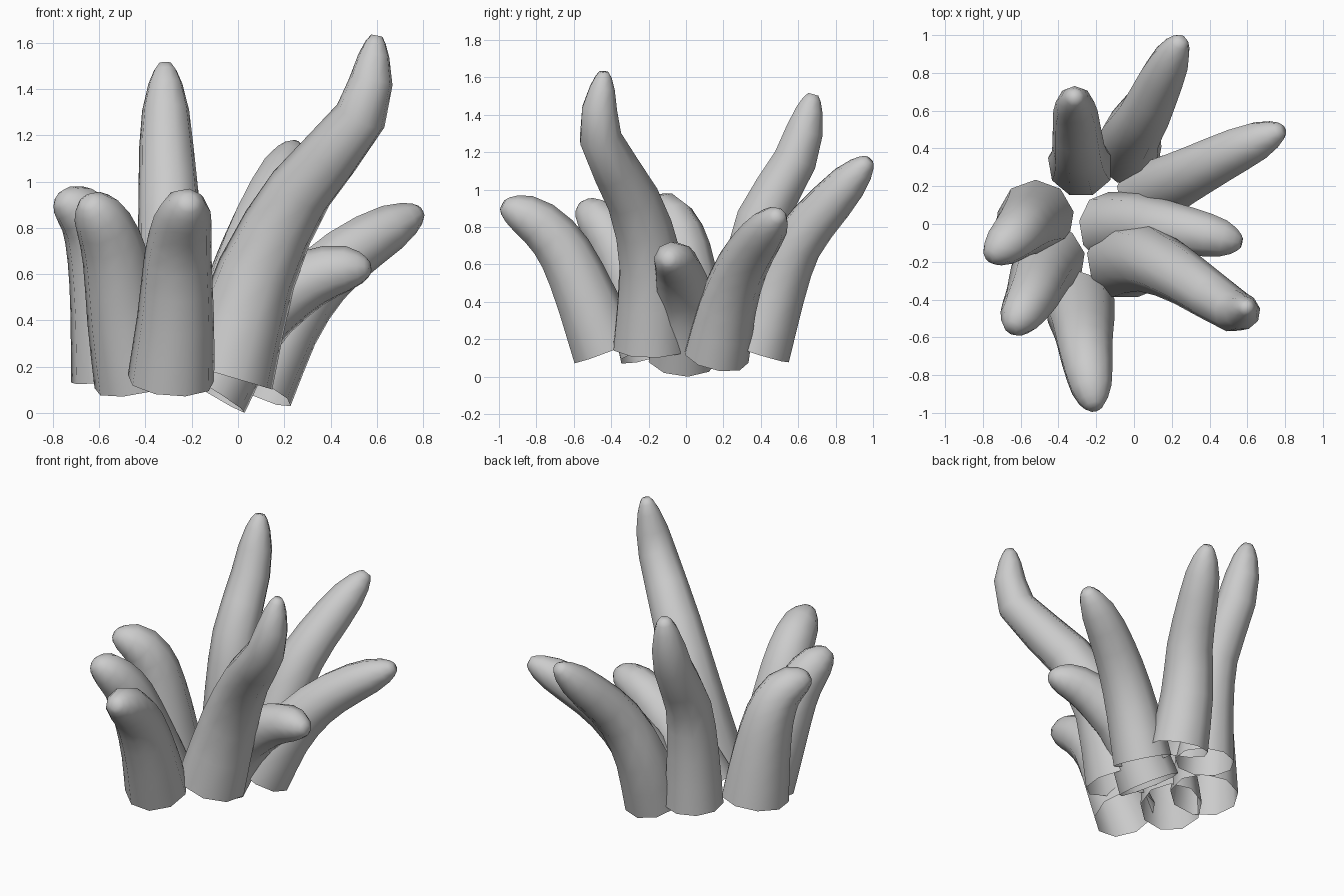
import bpy, bmesh, math
from mathutils import Vector

if "Cube" in bpy.data.objects:
    bpy.data.objects.remove(bpy.data.objects["Cube"])

SIDES = 9
# (position along the tentacle, share of the base radius)
TAPER = [(0, 1), (.12, .95), (.25, .89), (.38, .83), (.5, .78), (.62, .73), (.75, .67),
         (.86, .58), (.94, .42), (.98, .28), (1, .16)]


def spline(pts, t):
    # Catmull-Rom through the centre-line points, returns position and direction
    p = [pts[0] * 2 - pts[1]] + pts + [pts[-1] * 2 - pts[-2]]
    n = len(pts) - 1
    i = min(int(t * n), n - 1)
    u = t * n - i
    a, b, c, d = p[i:i + 4]
    k1, k2, k3 = c - a, 2 * a - 5 * b + 4 * c - d, 3 * b - a - 3 * c + d
    return (2 * b + k1 * u + k2 * u * u + k3 * u ** 3) / 2, k1 + 2 * k2 * u + 3 * k3 * u * u


def tentacle(name, radius, path, slim=0):
    pts = [Vector(p) for p in path]
    bm = bmesh.new()
    rings = []
    for t, share in TAPER:
        pos, tan = spline(pts, t)
        rot = Vector((0, 0, 1)).rotation_difference(tan.normalized())
        ring = []
        for k in range(SIDES):
            a = 2 * math.pi * (k + .25) / SIDES
            off = Vector((math.cos(a), math.sin(a), 0)) * radius * share * (1 - slim * t)
            ring.append(bm.verts.new(pos + rot @ off))
        rings.append(ring)
    # side walls, open at the bottom and closed at the tip
    for lo, hi in zip(rings, rings[1:]):
        for k in range(SIDES):
            j = (k + 1) % SIDES
            bm.faces.new((lo[k], lo[j], hi[j], hi[k]))
    bm.faces.new(rings[-1])
    for f in bm.faces:
        f.smooth = True
    mesh = bpy.data.meshes.new(name)
    bm.to_mesh(mesh)
    bm.free()
    bpy.context.collection.objects.link(bpy.data.objects.new(name, mesh))


# back pair
tentacle("tentacle_back_left", .178,
         [(-.28, .32, .16), (-.285, .34, .5), (-.295, .4, .84), (-.31, .58, 1.16), (-.315, .68, 1.51)])
tentacle("tentacle_back_right", .178,
         [(-.03, .38, .13), (-.01, .48, .45), (.06, .59, .71), (.15, .78, .94), (.25, .98, 1.16)])
# right side, low pair
tentacle("tentacle_right", .178,
         [(.07, .16, .11), (.2, .22, .38), (.36, .3, .59), (.56, .4, .745), (.79, .5, .87)])
tentacle("tentacle_right_low", .19,
         [(-.13, -.02, .1), (.03, 0, .36), (.23, -.03, .53), (.4, -.06, .61), (.57, -.1, .63)], .12)
# tall bent one
tentacle("tentacle_tall", .21,
         [(-.05, -.19, .16), (.08, -.19, .6), (.27, -.29, .96), (.53, -.46, 1.28), (.6, -.44, 1.63)], .24)
# front and left group
tentacle("tentacle_front", .19,
         [(-.29, -.43, .14), (-.27, -.53, .4), (-.26, -.65, .66), (-.24, -.79, .82), (-.21, -.98, .92)])
tentacle("tentacle_front_left", .185,
         [(-.44, -.18, .13), (-.49, -.26, .4), (-.53, -.36, .66), (-.58, -.45, .81), (-.65, -.56, .92)])
tentacle("tentacle_left", .205,
         [(-.52, .03, .15), (-.55, .01, .43), (-.59, -.02, .68), (-.65, -.08, .84), (-.77, -.18, .93)], .1)
